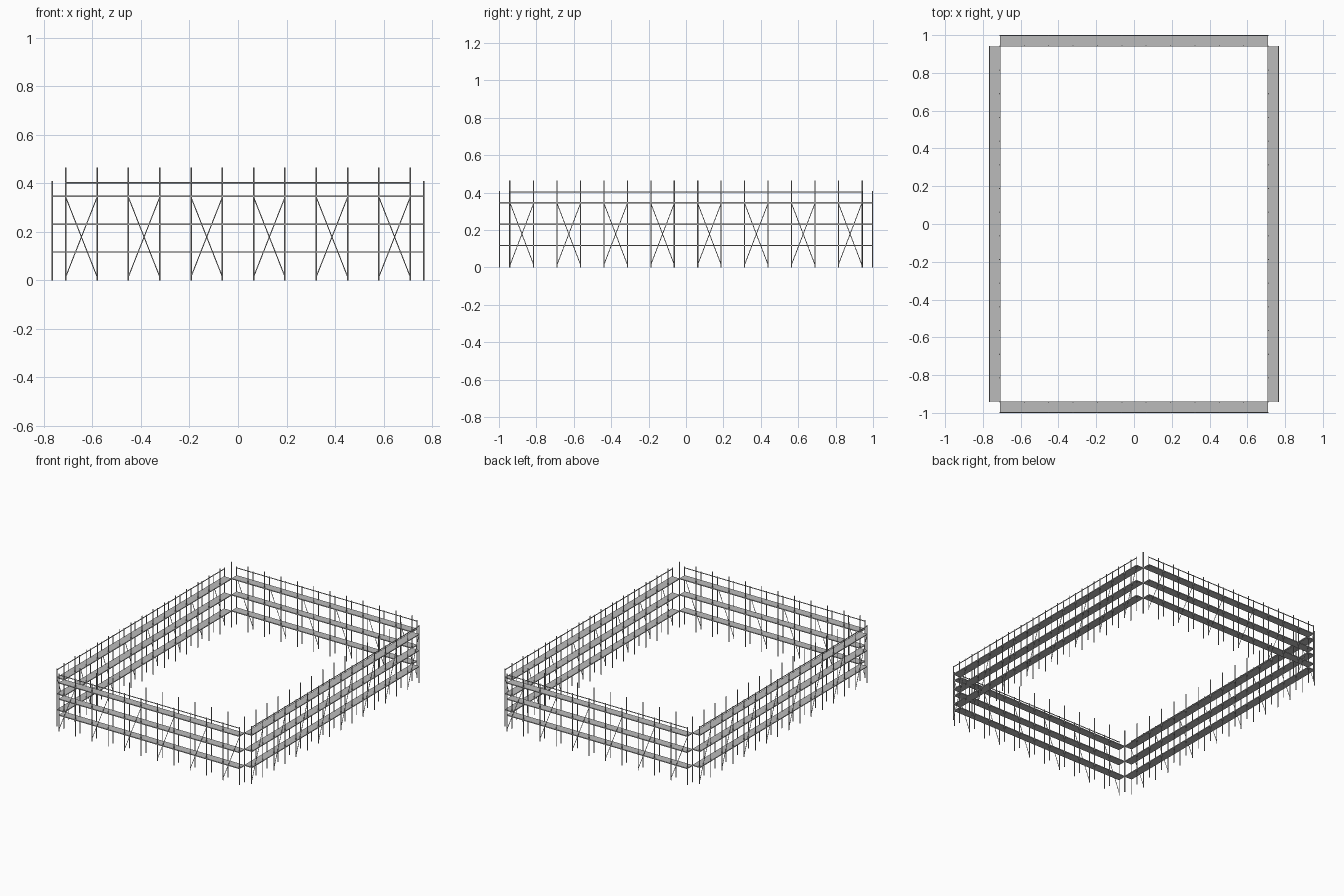
import bpy, bmesh, math
from mathutils import Vector, Matrix

if "Cube" in bpy.data.objects:
    bpy.data.objects.remove(bpy.data.objects["Cube"])

steel = bpy.data.materials.new("steel grey")
steel.diffuse_color = (0.5, 0.5, 0.5, 1)
steel.use_nodes = True
steel.node_tree.nodes["Principled BSDF"].inputs["Base Color"].default_value = steel.diffuse_color


def tube(bm, a, b, r, sides=8):
    a, b = Vector(a), Vector(b)
    d = b - a
    m = Matrix.Translation((a + b) / 2) @ d.to_track_quat('Z', 'Y').to_matrix().to_4x4()
    bmesh.ops.create_cone(bm, cap_ends=True, segments=sides, radius1=r, radius2=r,
                          depth=d.length, matrix=m)


def box(bm, lo, hi):
    lo, hi = Vector(lo), Vector(hi)
    m = Matrix.Translation((lo + hi) / 2) @ Matrix.Diagonal((*(hi - lo), 1))
    bmesh.ops.create_cube(bm, size=1, matrix=m)


def finish(bm, name, angle):
    bm.transform(Matrix.Rotation(angle, 4, 'Z'))
    me = bpy.data.meshes.new(name)
    bm.to_mesh(me)
    bm.free()
    me.materials.append(steel)
    ob = bpy.data.objects.new(name, me)
    bpy.context.collection.objects.link(ob)


def scaffold(side, angle, half, count, dist):
    """One straight run, built facing -y at the given distance, then turned."""
    R = 0.003
    outer, inner = -dist + R, -dist + 0.06 - R
    xs = [-half + 2 * half * i / (count - 1) for i in range(count)]

    # upright posts: short outer row, tall inner row
    bm = bmesh.new()
    for x in xs:
        tube(bm, (x, outer, 0), (x, outer, 0.41), R)
        tube(bm, (x, inner, 0), (x, inner, 0.465), R)
    finish(bm, side + "_posts", angle)

    # three walkway decks
    bm = bmesh.new()
    for z in (0.117, 0.231, 0.346):
        box(bm, (-half, -dist, z - 0.003), (half, -dist + 0.06, z + 0.003))
    finish(bm, side + "_decks", angle)

    # guard rail along the outer post tops
    bm = bmesh.new()
    tube(bm, (-half, outer, 0.403), (half, outer, 0.403), R)
    finish(bm, side + "_guard_rail", angle)

    # diagonal braces in every second bay
    bm = bmesh.new()
    for a, b in zip(xs[::2], xs[1::2]):
        tube(bm, (a, outer, 0.015), (b, outer, 0.343), 0.002, 6)
    finish(bm, side + "_braces", angle)


for k, side in enumerate(("front", "right", "back", "left")):
    if k % 2 == 0:
        scaffold(side, k * math.pi / 2, 0.71, 12, 1.0)
    else:
        scaffold(side, k * math.pi / 2, 0.94, 16, 0.768)
